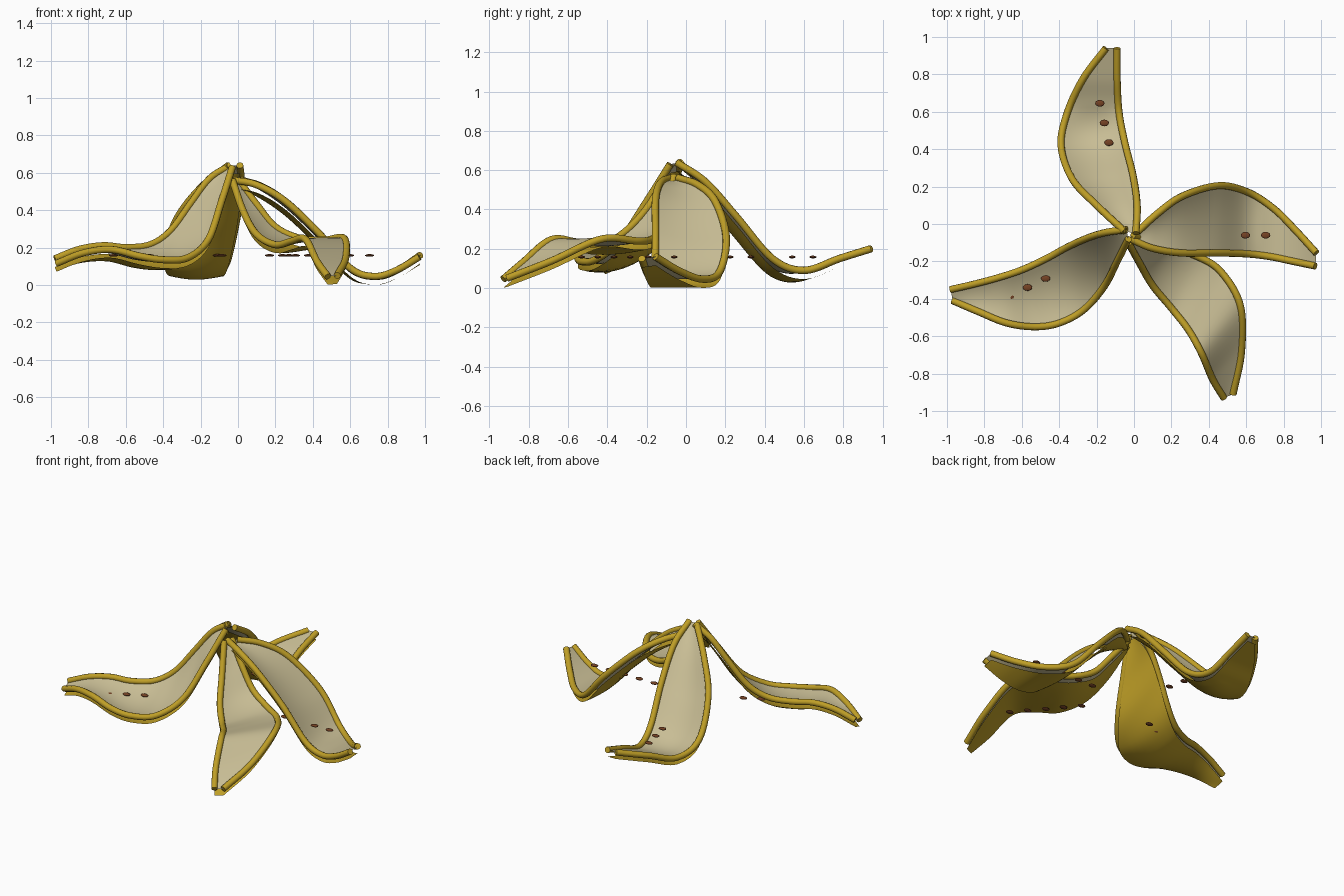
import bpy, math
from mathutils import Vector

if "Cube" in bpy.data.objects:
    bpy.data.objects.remove(bpy.data.objects["Cube"])

def material(name, rgb):
    m = bpy.data.materials.new(name)
    m.diffuse_color = (*rgb, 1)
    m.use_nodes = True
    m.node_tree.nodes["Principled BSDF"].inputs["Base Color"].default_value = m.diffuse_color
    return m

YELLOW = material("peel_yellow", (0.52, 0.345, 0.02))
CREAM = material("inner_cream", (0.58, 0.51, 0.30))
BROWN = material("spot_brown", (0.18, 0.055, 0.018))
DROP, TUBE, STEPS, ACROSS = 0.044, 0.019, 48, 8

def spline(points):
    """Smooth path through the points, evenly stepped per span."""
    p = [Vector(q) for q in points]
    p = [2 * p[0] - p[1]] + p + [2 * p[-1] - p[-2]]
    spans = len(points) - 1
    out = []
    for k in range(STEPS + 1):
        u = k / STEPS * spans
        i = min(int(u), spans - 1)
        t = u - i
        a, b, c, d = p[i:i + 4]
        out.append(0.5 * (2 * b + (c - a) * t + (2 * a - 5 * b + 4 * c - d) * t * t
                          + (3 * b - a - 3 * c + d) * t ** 3))
    return out

def sheet(name, rows, mat, up):
    n = len(rows[0])
    verts = [v for r in rows for v in r]
    faces = []
    for i in range(len(rows) - 1):
        for j in range(n - 1):
            a = i * n + j
            f = (a, a + 1, a + n + 1, a + n)
            nz = (verts[f[2]] - verts[f[0]]).cross(verts[f[3]] - verts[f[1]]).z
            faces.append(f if (nz > 0) == up else f[::-1])
    me = bpy.data.meshes.new(name)
    me.from_pydata(verts, [], faces)
    me.materials.append(mat)
    me.shade_smooth()
    bpy.context.collection.objects.link(bpy.data.objects.new(name, me))

def tube(name, path):
    cu = bpy.data.curves.new(name, 'CURVE')
    cu.dimensions = '3D'
    cu.bevel_depth, cu.bevel_resolution, cu.use_fill_caps = TUBE, 3, True
    s = cu.splines.new('POLY')
    s.points.add(len(path) - 1)
    for pt, v in zip(s.points, path):
        pt.co = (*v, 1)
    s.use_smooth = True
    cu.materials.append(YELLOW)
    ob = bpy.data.objects.new(name, cu)
    bpy.context.collection.objects.link(ob)
    bpy.ops.object.select_all(action='DESELECT')
    ob.select_set(True)
    bpy.context.view_layer.objects.active = ob
    bpy.ops.object.convert(target='MESH')

def petal(name, sag, reach, edge_a, edge_b):
    """Strip between two edges; the middle sags over the first part of its length."""
    a, b = spline(edge_a), spline(edge_b)
    inner = []
    for i, (p, q) in enumerate(zip(a, b)):
        s = min(i / STEPS / reach, 1)
        depth = sag * math.sin(math.pi * s)
        row = []
        for j in range(ACROSS + 1):
            v = j / ACROSS
            row.append(p.lerp(q, v) - Vector((0, 0, depth * 4 * v * (1 - v))))
        inner.append(row)
    outer = [[v - Vector((0, 0, DROP)) for v in row] for row in inner]
    sheet(name + "_inner_skin", inner, CREAM, True)
    sheet(name + "_outer_skin", outer, YELLOW, False)
    tube(name + "_edge_1", a)
    tube(name + "_edge_2", b)

# four peel strips, each given by its two edges from the peak outwards
petal("back_peel", .06, .7,
      [(-.05, -.04, .64), (-.2, .1, .52), (-.33, .24, .35), (-.39, .42, .15),
       (-.355, .6, .09), (-.27, .78, .15), (-.15, .94, .2)],
      [(.01, -.05, .64), (.017, .1, .54), (-.005, .26, .36), (-.05, .44, .15),
       (-.08, .6, .09), (-.09, .78, .15), (-.09, .94, .2)])
petal("right_peel", .035, .65,
      [(.02, -.04, .56), (.13, .06, .525), (.26, .15, .44), (.45, .205, .255),
       (.61, .17, .08), (.75, .08, .046), (.87, -.04, .09), (.975, -.155, .16)],
      [(-.02, -.08, .56), (.1, -.13, .535), (.25, -.155, .45), (.43, -.155, .28),
       (.6, -.16, .09), (.73, -.175, .046), (.85, -.2, .08), (.97, -.225, .15)])
petal("left_peel", .042, 1,
      [(-.04, -.03, .64), (-.15, -.045, .57), (-.25, -.075, .44), (-.36, -.125, .29),
       (-.47, -.185, .215), (-.6, -.245, .2), (-.72, -.285, .21), (-.85, -.32, .19),
       (-.98, -.35, .14)],
      [(-.03, -.08, .63), (-.09, -.2, .44), (-.16, -.335, .24), (-.27, -.46, .145),
       (-.4, -.53, .135), (-.53, -.55, .155), (-.68, -.53, .19), (-.83, -.47, .17),
       (-.97, -.41, .115)])
petal("front_peel", .015, .6,
      [(-.03, -.1, .56), (.03, -.21, .39), (.1, -.33, .27), (.2, -.45, .215),
       (.29, -.565, .235), (.36, -.69, .245), (.42, -.83, .13), (.48, -.93, .045)],
      [(-.005, -.06, .57), (.1, -.1, .43), (.2, -.13, .31), (.33, -.17, .25),
       (.46, -.25, .24), (.567, -.43, .25), (.575, -.68, .14), (.53, -.91, .05)])

# rows of flat brown spots fanning out from the peak
for side, deg in (("right", 0), ("back", 103), ("left", 207), ("front", 310)):
    ang = math.radians(deg)
    for k in range(5):
        r = 0.292 + 0.108 * k
        bpy.ops.mesh.primitive_uv_sphere_add(
            segments=12, ring_count=8, radius=1,
            location=(-0.02 + r * math.cos(ang), -0.06 + r * math.sin(ang), 0.158))
        ob = bpy.context.object
        ob.name = f"{side}_spot_{k + 1}"
        ob.scale = (0.025, 0.018, 0.007)
        ob.data.materials.append(BROWN)
        ob.data.shade_smooth()
